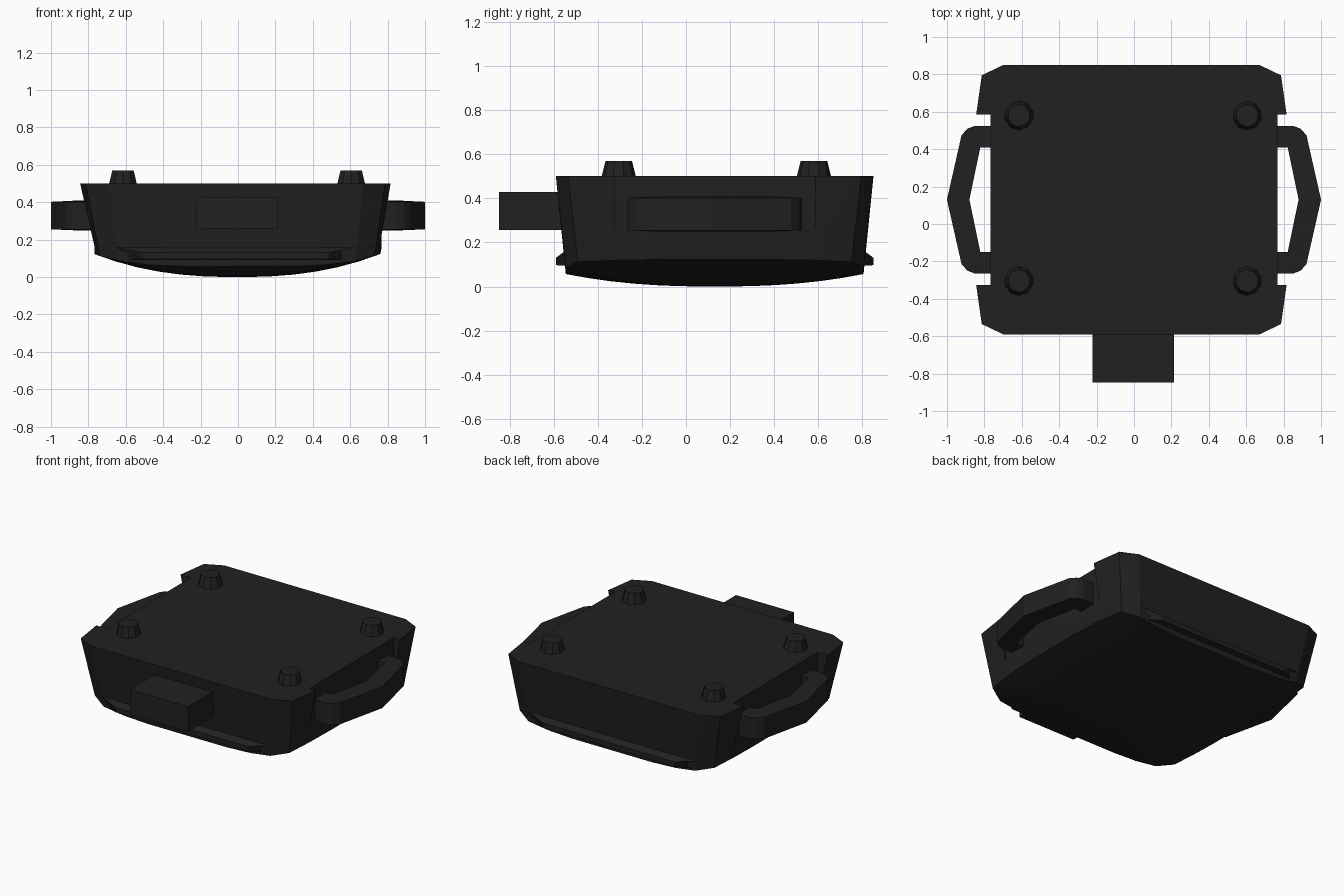
import bpy
import bmesh
import math
from mathutils import Vector

if "Cube" in bpy.data.objects:
    bpy.data.objects.remove(bpy.data.objects["Cube"], do_unlink=True)

CY = 0.13  # centre of the housing in y

black = bpy.data.materials.new("matte_black")
black.use_nodes = True
COLOUR = (0.015, 0.015, 0.015, 1)
black.diffuse_color = COLOUR
bsdf = black.node_tree.nodes["Principled BSDF"]
bsdf.inputs["Base Color"].default_value = COLOUR
bsdf.inputs["Roughness"].default_value = 0.7


def finish(name, bm, smooth=None):
    bmesh.ops.recalc_face_normals(bm, faces=bm.faces)
    mesh = bpy.data.meshes.new(name)
    bm.to_mesh(mesh)
    bm.free()
    mesh.materials.append(black)
    obj = bpy.data.objects.new(name, mesh)
    bpy.context.collection.objects.link(obj)
    if smooth:
        bpy.ops.object.select_all(action='DESELECT')
        obj.select_set(True)
        bpy.context.view_layer.objects.active = obj
        bpy.ops.object.shade_smooth_by_angle(angle=math.radians(smooth))
    return obj


def loft(rings, name, smooth=None):
    """Skin closed rings of equal length and cap both ends."""
    bm = bmesh.new()
    loops = [[bm.verts.new(p) for p in ring] for ring in rings]
    n = len(loops[0])
    for a, b in zip(loops, loops[1:]):
        for i in range(n):
            j = (i + 1) % n
            bm.faces.new((a[i], a[j], b[j], b[i]))
    bm.faces.new(loops[0])
    bm.faces.new(loops[-1])
    return finish(name, bm, smooth)


def box(name, lo, hi):
    rings = [[(lo[0], lo[1], z), (hi[0], lo[1], z), (hi[0], hi[1], z), (lo[0], hi[1], z)]
             for z in (lo[2], hi[2])]
    return loft(rings, name)


def four_way(quarter):
    """Mirror a quarter outline, running from the y side to the x side."""
    right = quarter + [(x, -y) for x, y in reversed(quarter)]
    return right + [(-x, y) for x, y in reversed(right)]


# Housing: tapered chamfered walls on a shallow domed shell
top_edge = four_way([(0.3, 0.72), (0.5, 0.72), (0.685, 0.72), (0.80, 0.665), (0.83, 0.455), (0.85, 0.2)])
rim_edge = four_way([(0.3, 0.675), (0.48, 0.675), (0.63, 0.675), (0.735, 0.62), (0.757, 0.42), (0.765, 0.2)])


def rim_height(x):
    return 0.055 + 0.068 * (abs(x) / 0.765) ** 4


rings = [[(x - 0.014, y + CY, 0.5) for x, y in top_edge]]
for s in (1, 0.85, 0.7, 0.55, 0.4, 0.25, 0.1):
    rings.append([(x * s - 0.004, y * s + CY, rim_height(x) * s ** 2.4) for x, y in rim_edge])
housing = loft(rings, "housing")

# Side recesses behind the handles
for side, sign in (("left", 1), ("right", -1)):
    xs = sorted((sign * 0.767, sign * 1.1))
    cutter = box(side + "_recess_cutter", (xs[0], -0.325, 0.05), (xs[1], 0.585, 0.7))
    cutter.hide_render = True
    cutter.hide_viewport = True
    cut = housing.modifiers.new(side + "_recess", 'BOOLEAN')
    cut.operation = 'DIFFERENCE'
    cut.solver = 'EXACT'
    cut.object = cutter

# Apply the cuts, then discard the cutters
depsgraph = bpy.context.evaluated_depsgraph_get()
cut_mesh = bpy.data.meshes.new_from_object(housing.evaluated_get(depsgraph))
housing.modifiers.clear()
housing.data = cut_mesh
for side in ("left", "right"):
    bpy.data.objects.remove(bpy.data.objects[side + "_recess_cutter"], do_unlink=True)
bpy.ops.object.select_all(action='DESELECT')
housing.select_set(True)
bpy.context.view_layer.objects.active = housing
bpy.ops.object.shade_smooth_by_angle(angle=math.radians(18))

# Handles: angular loops swept from an outer and an inner outline
outer = [(0.75, 0.395), (0.85, 0.395), (0.89, 0.38), (0.922, 0.345), (1.0, 0)]
inner = [(0.75, 0.28), (0.80, 0.28), (0.822, 0.28), (0.83, 0.24), (0.88, 0)]


def full(half):
    return half + [(x, -y) for x, y in reversed(half[:-1])]


for side, sign in (("left", 1), ("right", -1)):
    sections = []
    for (ox, oy), (ix, iy) in zip(full(outer), full(inner)):
        sections.append([(sign * ox, oy + CY, 0.255), (sign * ix, iy + CY, 0.25),
                         (sign * ix, iy + CY, 0.408), (sign * ox, oy + CY, 0.402)])
    loft(sections, side + "_handle", 20)

# Feet: short tapered studs
for end, y in (("front", -0.305), ("back", 0.58)):
    for side, x in (("left", 0.605), ("right", -0.615)):
        bm = bmesh.new()
        bmesh.ops.create_cone(bm, cap_ends=True, segments=10, radius1=0.08, radius2=0.06, depth=0.08)
        bmesh.ops.translate(bm, verts=bm.verts, vec=Vector((x, y, 0.53)))
        finish(end + "_" + side + "_foot", bm)

# Wedge lips along the lower front and back edges
for end, sign in (("front", -1), ("back", 1)):
    profile = [(0.66, 0.62, 0.09), (0.66, 0.62, 0.17), (0.645, 0.68, 0.16),
               (0.5, 0.72, 0.13), (0.5, 0.72, 0.097)]
    rings = [[(k * x - 0.012, CY + sign * y, z) for x, y, z in profile] for k in (-1, 1)]
    loft(rings, end + "_lip")

# Plug block on the front
box("front_plug", (-0.222, -0.847, 0.257), (0.215, -0.5, 0.428))
